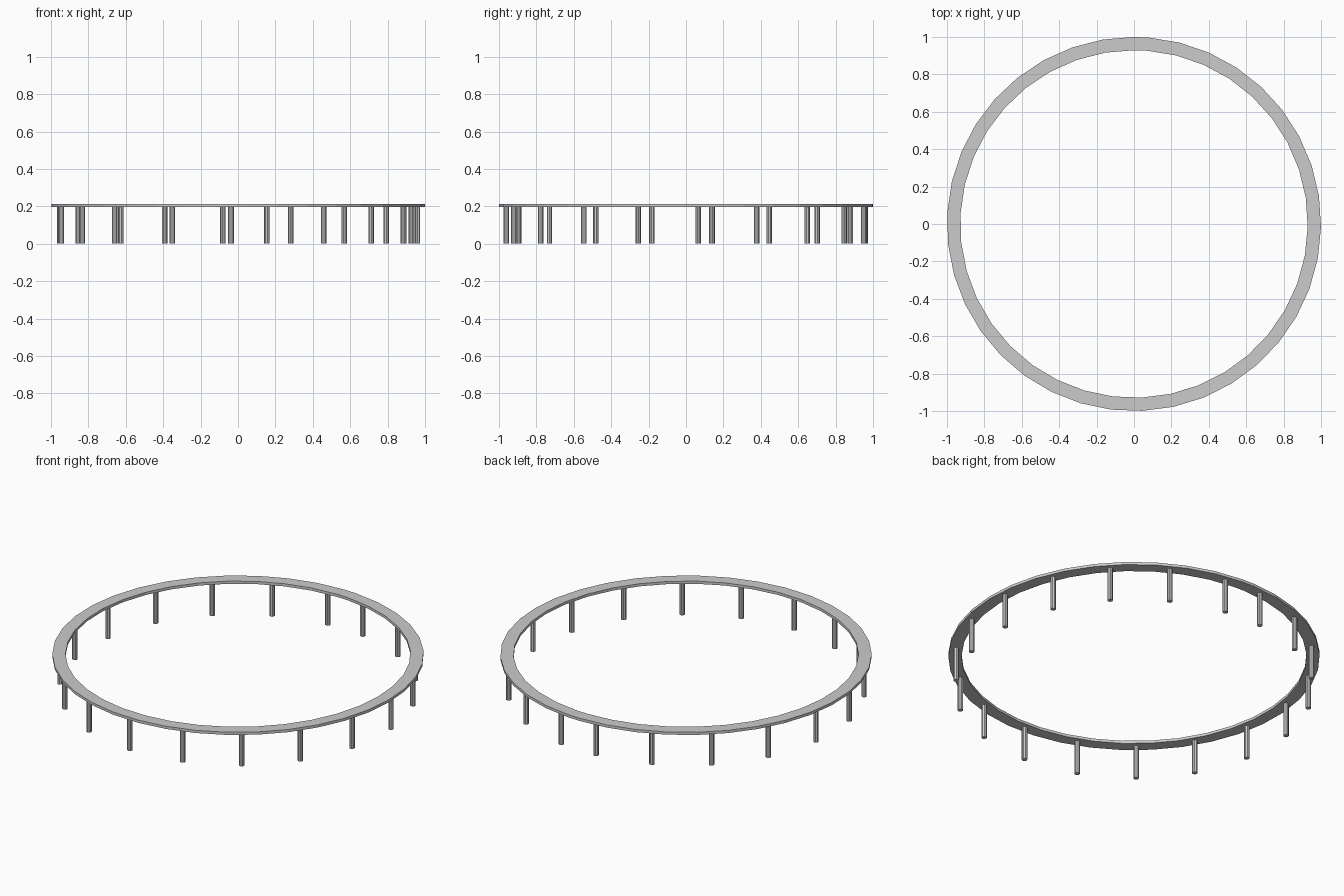
import bpy, bmesh
from math import sin, cos, radians

if "Cube" in bpy.data.objects:
    bpy.data.objects.remove(bpy.data.objects["Cube"])

STEP = 9.61                    # angle of one rail segment in degrees
START = 90.0
SEGMENTS = 37
R_OUT, R_IN = 1.0, 0.929
Z_LOW, Z_TOP = 0.197, 0.213


def polar(radius, degrees, z):
    a = radians(degrees)
    return (radius * cos(a), radius * sin(a), z)


# Flat ring rail: rectangular section swept round, closed by a short last segment
bm = bmesh.new()
profile = [(R_IN, Z_LOW), (R_OUT, Z_LOW), (R_OUT, Z_TOP), (R_IN, Z_TOP)]
rings = [[bm.verts.new(polar(r, START + STEP * i, z)) for r, z in profile]
         for i in range(SEGMENTS + 1)]
for i, a in enumerate(rings):
    b = rings[(i + 1) % len(rings)]
    for k in range(4):
        n = (k + 1) % 4
        bm.faces.new((a[k], b[k], b[n], a[n]))
bmesh.ops.recalc_face_normals(bm, faces=bm.faces)
mesh = bpy.data.meshes.new("ring_rail")
bm.to_mesh(mesh)
bm.free()
bpy.context.collection.objects.link(bpy.data.objects.new("ring_rail", mesh))

# Posts under the middle of every second rail segment
for i in range(0, SEGMENTS, 2):
    angle = START + STEP * (i + 0.5)
    bpy.ops.mesh.primitive_cylinder_add(
        vertices=10, radius=0.015, depth=Z_LOW + 0.003,
        location=polar(0.962, angle, (Z_LOW + 0.003) / 2),
        rotation=(0, 0, radians(angle)))
    bpy.context.object.name = f"post_{i // 2 + 1}"
